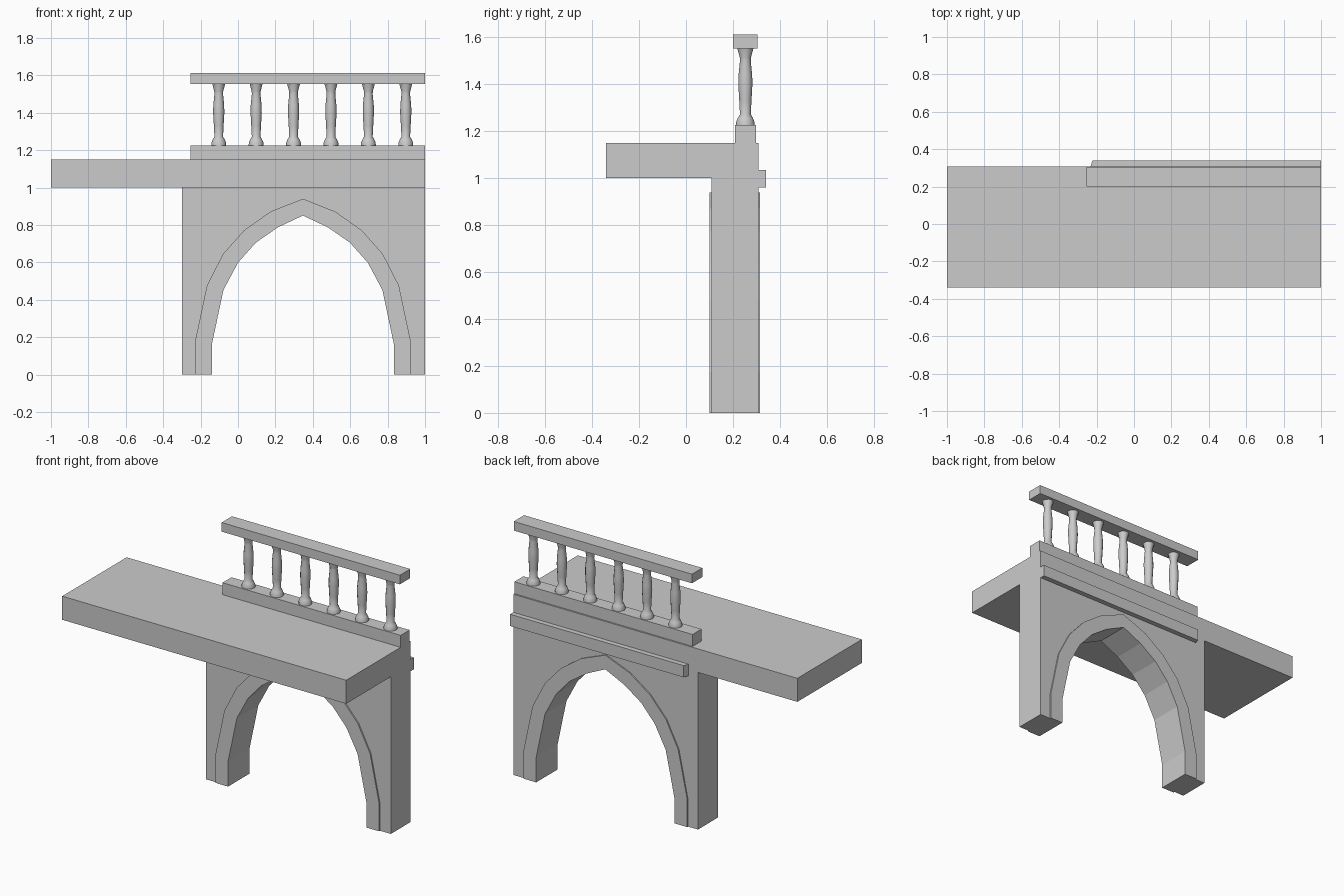
import bpy, bmesh, math

if "Cube" in bpy.data.objects:
    bpy.data.objects.remove(bpy.data.objects["Cube"])


def make_object(name, bm):
    bmesh.ops.recalc_face_normals(bm, faces=bm.faces)
    mesh = bpy.data.meshes.new(name)
    bm.to_mesh(mesh)
    bm.free()
    obj = bpy.data.objects.new(name, mesh)
    bpy.context.collection.objects.link(obj)
    return obj


def prism(name, points, offset):
    """Extrude a closed outline of 3D points along an offset vector."""
    bm = bmesh.new()
    face = bm.faces.new([bm.verts.new(p) for p in points])
    new = bmesh.ops.extrude_face_region(bm, geom=[face], use_keep_orig=True)["geom"]
    verts = [g for g in new if isinstance(g, bmesh.types.BMVert)]
    bmesh.ops.translate(bm, verts=verts, vec=offset)
    return make_object(name, bm)


def box(name, x, y, z):
    pts = [(x[0], y[0], z[0]), (x[1], y[0], z[0]), (x[1], y[1], z[0]), (x[0], y[1], z[0])]
    return prism(name, pts, (0, 0, z[1] - z[0]))


def lathe(name, profile, x, y, sides):
    bm = bmesh.new()
    rings = [[bm.verts.new((x + r * math.cos(a), y + r * math.sin(a), z))
              for a in (2 * math.pi * i / sides for i in range(sides))]
             for r, z in profile]
    for low, high in zip(rings, rings[1:]):
        for i in range(sides):
            j = (i + 1) % sides
            bm.faces.new((low[i], low[j], high[j], high[i]))
    bm.faces.new(rings[0])
    bm.faces.new(rings[-1])
    obj = make_object(name, bm)
    for p in obj.data.polygons:
        p.use_smooth = len(p.vertices) == 4
    return obj


def mirrored(half):
    """Complete a left half arch, foot to apex, with its mirror image."""
    return half + [(2 * CENTRE - x, z) for x, z in reversed(half[:-1])]


CENTRE = 0.347
inner = mirrored([(-0.14, 0), (-0.14, 0.16), (-0.078, 0.452), (0.0, 0.598),
                  (0.095, 0.705), (0.213, 0.787), (CENTRE, 0.85)])
outer = mirrored([(-0.23, 0), (-0.23, 0.175), (-0.166, 0.477), (-0.08, 0.645),
                  (0.033, 0.772), (0.175, 0.872), (CENTRE, 0.94)])

# Walkway slab
box("walkway_slab", (-1, 1), (-0.34, 0.308), (1.0, 1.15))

# Wall around the arch, and the raised arch trim lining the opening
wall = [(-0.3, 1.0), (-0.3, 0)] + outer + [(1, 0), (1, 1.0)]
prism("arch_wall", [(x, 0.109, z) for x, z in wall], (0, 0.199, 0))
ring = outer + inner[::-1]
prism("arch_trim", [(x, 0.1, z) for x, z in ring], (0, 0.216, 0))

# Moulding on the back, with a slanted left end
prism("back_moulding", [(-0.233, 0.305, 0.96), (1, 0.305, 0.96),
                        (1, 0.34, 0.96), (-0.222, 0.34, 0.96)], (0, 0, 0.075))

# Balustrade: plinth, handrail and turned balusters
box("plinth", (-0.255, 1), (0.208, 0.298), (1.15, 1.226))
box("handrail", (-0.255, 1), (0.2, 0.304), (1.554, 1.612))
baluster_profile = [(0.04, 1.224), (0.039, 1.24), (0.032, 1.257), (0.023, 1.272),
                    (0.026, 1.33), (0.03, 1.40), (0.029, 1.44), (0.023, 1.5),
                    (0.024, 1.515), (0.035, 1.556)]
for i in range(6):
    lathe(f"baluster_{i + 1}", baluster_profile, -0.103 + 0.2 * i, 0.253, 12)
